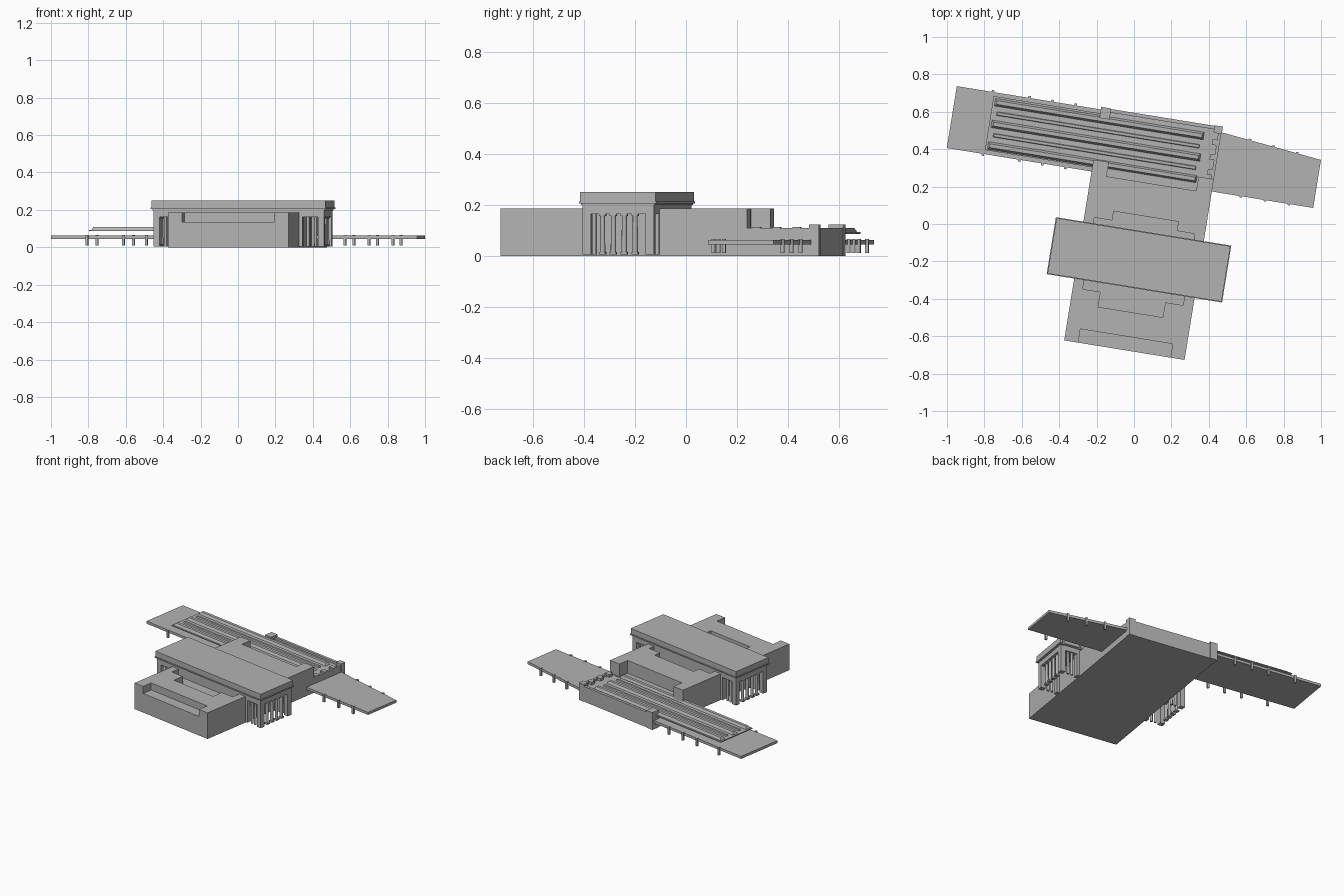
import bpy, bmesh, math
from mathutils import Matrix

cube = bpy.data.objects.get("Cube")
if cube:
    bpy.data.objects.remove(cube, do_unlink=True)

TURN = Matrix.Rotation(math.radians(-9.2), 4, 'Z')   # whole plan is turned
MID = 0.057                                          # symmetry line of the plan

stone = bpy.data.materials.new("pale_grey_stone")
stone.use_nodes = True
GREY = (0.45, 0.45, 0.45, 1)
stone.diffuse_color = GREY
stone.node_tree.nodes["Principled BSDF"].inputs["Base Color"].default_value = GREY


def finish(name, bm):
    bmesh.ops.recalc_face_normals(bm, faces=bm.faces)
    mesh = bpy.data.meshes.new(name)
    bm.to_mesh(mesh)
    bm.free()
    mesh.materials.append(stone)
    obj = bpy.data.objects.new(name, mesh)
    obj.matrix_world = TURN
    bpy.context.collection.objects.link(obj)
    return obj


def prism(name, outline, z0, z1):
    bm = bmesh.new()
    base = bm.faces.new([bm.verts.new((u, v, z0)) for u, v in outline])
    top = bmesh.ops.extrude_face_region(bm, geom=[base], use_keep_orig=True)["geom"]
    bmesh.ops.translate(bm, vec=(0, 0, z1 - z0),
                        verts=[g for g in top if isinstance(g, bmesh.types.BMVert)])
    return finish(name, bm)


def box(name, u0, u1, v0, v1, z0, z1, taper=0):
    bm = bmesh.new()
    size = Matrix.Diagonal((u1 - u0, v1 - v0, z1 - z0, 1))
    place = Matrix.Translation(((u0 + u1) / 2, (v0 + v1) / 2, (z0 + z1) / 2))
    bmesh.ops.create_cube(bm, size=1, matrix=place @ size)
    for vert in bm.verts:
        if taper and vert.co.z > (z0 + z1) / 2:
            vert.co.x += taper if vert.co.x < (u0 + u1) / 2 else -taper
            vert.co.y += taper if vert.co.y < (v0 + v1) / 2 else -taper
    return finish(name, bm)


def column(name, u, v, z0, z1, radius):
    bm = bmesh.new()
    bmesh.ops.create_cone(bm, cap_ends=True, segments=12, radius1=radius,
                          radius2=radius * 0.88, depth=z1 - z0,
                          matrix=Matrix.Translation((u, v, (z0 + z1) / 2)))
    obj = finish(name, bm)
    for face in obj.data.polygons:
        face.use_smooth = abs(face.normal.z) < 0.5
    return obj


def mirrored(half):
    return ([(MID + d, v) for d, v in half]
            + [(MID - d, v) for d, v in reversed(half)])


W = 0.326   # half width of the front and rear blocks

# Front block: low base with a raised roof around the recess and the light court
box("front_block_base", MID - W, MID + W, -0.674, -0.32, 0, 0.135)
prism("front_block_upper", mirrored([
    (0.25, -0.60), (0.25, -0.674), (W, -0.674), (W, -0.32),
    (0.272, -0.32), (0.272, -0.387), (0.175, -0.387), (0.175, -0.468)]), 0.135, 0.185)

# Rear block with light court and rear notch
box("rear_block_base", MID - W, MID + W, -0.05, 0.31, 0, 0.095)
prism("rear_block_upper", mirrored([
    (0.175, 0.05), (0.175, 0.0), (0.272, 0.0), (0.272, -0.05),
    (W, -0.05), (W, 0.305), (0.243, 0.305), (0.243, 0.228)]), 0.095, 0.185)

# Great hall: core, entablature, cornice and attic
V0, V1 = -0.327, -0.043
HALF = 0.463
box("hall_core", MID - W, MID + W, V0, V1, 0, 0.165)
box("hall_entablature", MID - HALF, MID + HALF, V0, V1, 0.163, 0.2)
box("hall_cornice_lower", MID - HALF - 0.004, MID + HALF + 0.004, V0 - 0.004, V1 + 0.004, 0.198, 0.205)
box("hall_cornice", MID - HALF - 0.012, MID + HALF + 0.012, V0 - 0.012, V1 + 0.012, 0.204, 0.212)
box("hall_attic", MID - HALF - 0.008, MID + HALF + 0.008, V0 - 0.008, V1 + 0.008, 0.212, 0.25)

# Open porches at both ends of the hall
for side, label in ((1, "left"), (-1, "right")):
    def porch_box(name, d0, d1, v0, v1, z0, z1):
        a, b = sorted((MID + side * d0, MID + side * d1))
        box(f"{label}_{name}", a, b, v0, v1, z0, z1)

    for v, w in ((V0, 0.034), (V1, -0.034)):
        a, b = sorted((v, v + w))
        porch_box("corner_pier", HALF - 0.034, HALF, a, b, 0.005, 0.165)
        porch_box("wall_pier", W - 0.01, W + 0.018, a, b, 0.005, 0.165)
        for k in (1, 2):
            d = W + 0.018 + k * 0.028
            column(f"{label}_side_column", MID + side * d, v + w / 2, 0.005, 0.165, 0.009)
    for k in range(1, 5):
        v = V0 + 0.034 + k * (V1 - V0 - 0.068) / 5
        d = HALF - 0.017
        column(f"{label}_end_column", MID + side * d, v, 0.005, 0.165, 0.011)
        porch_box("column_base", d - 0.013, d + 0.013, v - 0.013, v + 0.013, 0.005, 0.015)
        porch_box("column_capital", d - 0.013, d + 0.013, v - 0.013, v + 0.013, 0.155, 0.165)

# Low concourse at the back with parapets and corner turrets
box("concourse", MID - W, MID + W, 0.23, 0.587, 0, 0.093)
box("concourse_back_parapet", MID - W, MID + W, 0.568, 0.587, 0.09, 0.108)
box("concourse_left_parapet", MID + W - 0.016, MID + W, 0.30, 0.587, 0.09, 0.108)
box("right_turret", MID - W - 0.004, MID - W + 0.05, 0.53, 0.59, 0.0, 0.122)
box("left_turret", MID + W - 0.042, MID + W + 0.003, 0.55, 0.59, 0.0, 0.122)
for v in (0.34, 0.42, 0.5):
    box("parapet_block", MID + W - 0.04, MID + W, v - 0.015, v + 0.015, 0.09, 0.112)

# Platforms
Z0, Z1 = 0.044, 0.062
box("right_platform", -1.053, MID - W + 0.01, 0.241, 0.576, Z0, Z1)
prism("left_platform", [(MID + W - 0.01, 0.238), (0.932, 0.238),
                        (0.932, 0.498), (MID + W - 0.01, 0.56)], Z0, Z1)


def post(u, v):
    box("platform_post", u - 0.007, u + 0.007, v - 0.007, v + 0.007, 0.01, 0.066)


for u in (-0.857, -0.66, -0.535, -0.41):
    post(u, 0.238)
    post(u, 0.579)
for u in (0.54, 0.67, 0.80):
    post(u, 0.238)
    post(u, 0.56 - (u - 0.383) * 0.113)

# Shed roof with wide ridges and narrow skylights between them
box("shed_roof", -0.85, MID - W + 0.01, 0.263, 0.555, 0.086, 0.093)
for i in range(5):
    v = 0.29 + i * 0.0585
    if i % 2 == 0:
        box("shed_ridge", -0.84, 0.295, v - 0.022, v + 0.022, 0.09, 0.109, 0.012)
    else:
        box("shed_skylight", -0.82, 0.28, v - 0.011, v + 0.011, 0.09, 0.102, 0.004)
